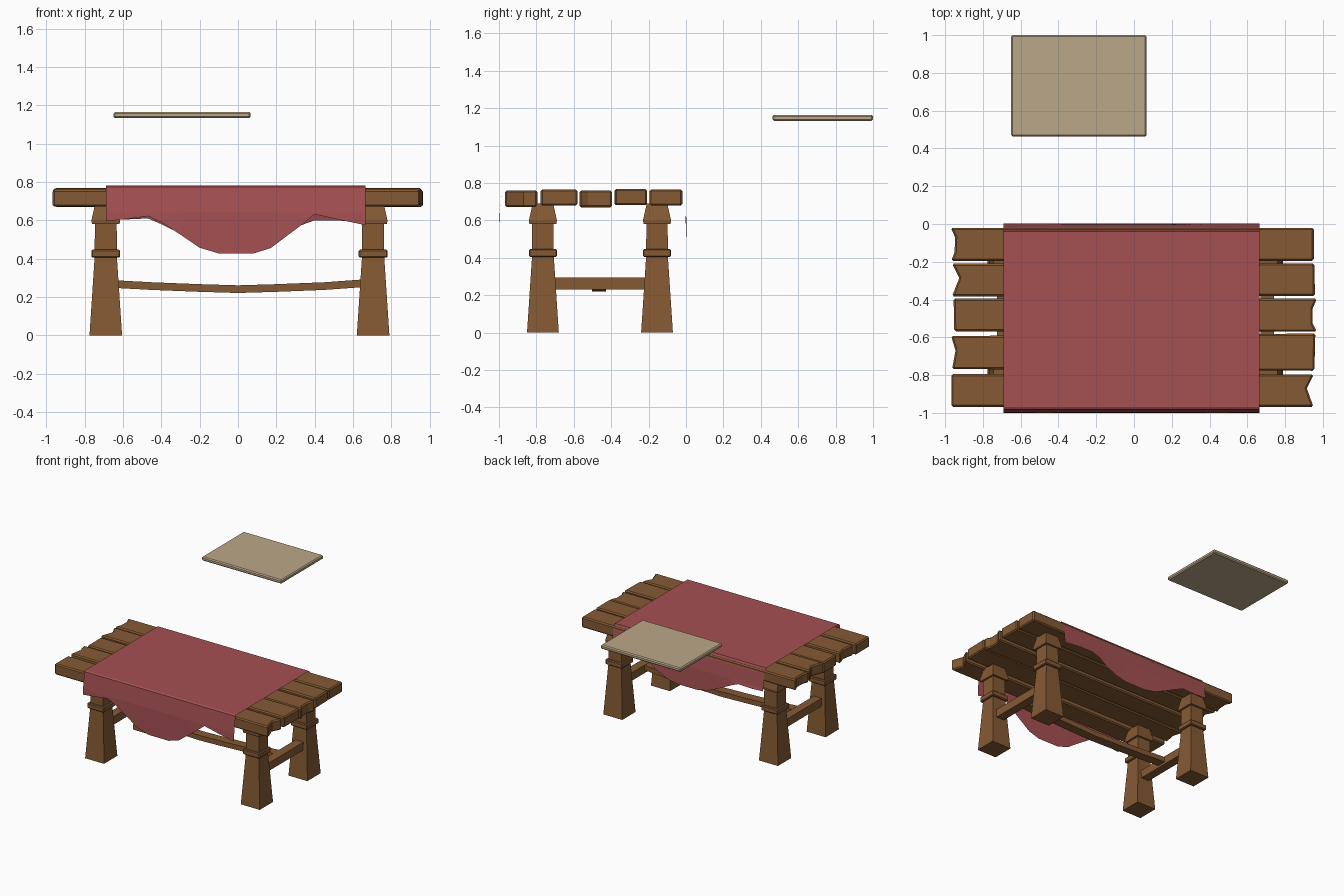
import bpy, bmesh
from mathutils import Vector

if "Cube" in bpy.data.objects:
    bpy.data.objects.remove(bpy.data.objects["Cube"])


def material(name, rgb):
    m = bpy.data.materials.new(name)
    m.diffuse_color = (*rgb, 1)
    m.use_nodes = True
    m.node_tree.nodes["Principled BSDF"].inputs["Base Color"].default_value = m.diffuse_color
    return m


WOOD = material("wood", (0.235, 0.102, 0.034))
CLOTH = material("red_cloth", (0.376, 0.08, 0.084))
PALE = material("pale_board", (0.50, 0.39, 0.25))


def finish(bm, name, mat, bevel=0, solid=True):
    if solid:
        bmesh.ops.recalc_face_normals(bm, faces=bm.faces)
    me = bpy.data.meshes.new(name)
    bm.to_mesh(me)
    bm.free()
    me.materials.append(mat)
    ob = bpy.data.objects.new(name, me)
    bpy.context.collection.objects.link(ob)
    if bevel:
        mod = ob.modifiers.new("bevel", 'BEVEL')
        mod.width = bevel
        mod.segments = 1
        mod.limit_method = 'ANGLE'
        mod.angle_limit = 0.9
    return ob


def prism(name, points, offset, mat, bevel=0):
    bm = bmesh.new()
    face = bm.faces.new([bm.verts.new(p) for p in points])
    ext = bmesh.ops.extrude_face_region(bm, geom=[face])
    moved = [v for v in ext['geom'] if isinstance(v, bmesh.types.BMVert)]
    bmesh.ops.translate(bm, verts=moved, vec=Vector(offset))
    return finish(bm, name, mat, bevel)


def box(name, x0, x1, y0, y1, z0, z1, mat, bevel=0):
    return prism(name, [(x0, y0, z0), (x1, y0, z0), (x1, y1, z0), (x0, y1, z0)],
                 (0, 0, z1 - z0), mat, bevel)


def square_post(name, cx, cy, profile, bevel=0):
    # square rings stacked along z, capped at both ends
    bm = bmesh.new()
    rings = [[bm.verts.new((cx + sx * h, cy + sy * h, z))
              for sx, sy in ((-1, -1), (1, -1), (1, 1), (-1, 1))] for h, z in profile]
    for a, b in zip(rings, rings[1:]):
        for i in range(4):
            j = (i + 1) % 4
            bm.faces.new((a[i], a[j], b[j], b[i]))
    bm.faces.new(rings[0][::-1])
    bm.faces.new(rings[-1])
    return finish(bm, name, WOOD, bevel)


# Table top planks: bottom z, top z, left end (back to front), right end (front to back)
planks = [
    (0.68, 0.766, [(-0.97, -0.02), (-0.947, -0.07), (-0.95, -0.15), (-0.968, -0.195)],
     [(0.952, -0.195), (0.952, -0.02)]),
    (0.682, 0.768, [(-0.963, -0.21), (-0.925, -0.285), (-0.963, -0.383)],
     [(0.958, -0.38), (0.955, -0.208)]),
    (0.67, 0.76, [(-0.955, -0.395), (-0.952, -0.568)],
     [(0.968, -0.57), (0.945, -0.525), (0.945, -0.45), (0.968, -0.395)]),
    (0.68, 0.766, [(-0.968, -0.593), (-0.945, -0.67), (-0.963, -0.768)],
     [(0.955, -0.777), (0.96, -0.58)]),
    (0.672, 0.76, [(-0.967, -0.795), (-0.967, -0.968)],
     [(0.95, -0.968), (0.915, -0.87), (0.952, -0.797)]),
]
for i, (z0, z1, left, right) in enumerate(planks):
    prism(f"plank_{i + 1}", [(x, y, z0) for x, y in left + right],
          (0, 0, z1 - z0), WOOD, 0.009)

# Four square tapered legs with collar and capital
shaft = [(0.085, 0), (0.058, 0.41), (0.057, 0.60)]
collar = [(0.075, 0.405), (0.075, 0.447)]
capital = [(0.072, 0.58), (0.075, 0.60), (0.055, 0.69)]
for side, cx in (("left", -0.69), ("right", 0.705)):
    for end, cy in (("front", -0.765), ("back", -0.155)):
        square_post(f"{end}_{side}_leg", cx, cy, shaft)
        square_post(f"{end}_{side}_collar", cx, cy, collar, 0.006)
        square_post(f"{end}_{side}_capital", cx, cy, capital)
    # rail joining front and back legs
    box(f"{side}_rail", cx - 0.035, cx + 0.035, -0.72, -0.20, 0.23, 0.295, WOOD)

# Sagging long stretcher
curve = [(-0.69, 0.27), (-0.45, 0.257), (-0.2, 0.247), (0, 0.241),
         (0.2, 0.247), (0.45, 0.257), (0.7, 0.275)]
outline = ([(x, -0.503, z - 0.02) for x, z in curve]
           + [(x, -0.503, z + 0.02) for x, z in reversed(curve)])
prism("long_stretcher", outline, (0, 0.075, 0), WOOD)

# Cloth runner: a sheet with scalloped hems at front and back
xs = [-0.69, -0.58, -0.47, -0.4, -0.3, -0.2, -0.1, 0.08, 0.17, 0.27, 0.33, 0.40, 0.52, 0.665]
front = [.595, .607, .622, .59, .525, .457, .427, .427, .455, .53, .575, .632, .605, .575]
back = [.61, .605, .61, .58, .53, .485, .465, .465, .485, .53, .575, .60, .60, .585]
bm = bmesh.new()
columns = []
for x, f, b in zip(xs, front, back):
    path = [(-1.0, f), (-0.998, max(f + 0.01, 0.64)), (-0.982, 0.775), (-0.97, 0.782),
            (-0.04, 0.782), (-0.018, 0.742), (-0.003, max(b + 0.01, 0.63)), (0.003, b)]
    columns.append([bm.verts.new((x, y, z)) for y, z in path])
for a, b in zip(columns, columns[1:]):
    for i in range(len(a) - 1):
        bm.faces.new((a[i], b[i], b[i + 1], a[i + 1]))
finish(bm, "cloth_runner", CLOTH, solid=False)

# Thin board floating behind the table
box("loose_board", -0.65, 0.066, 0.462, 1.0, 1.133, 1.165, PALE, 0.008)
